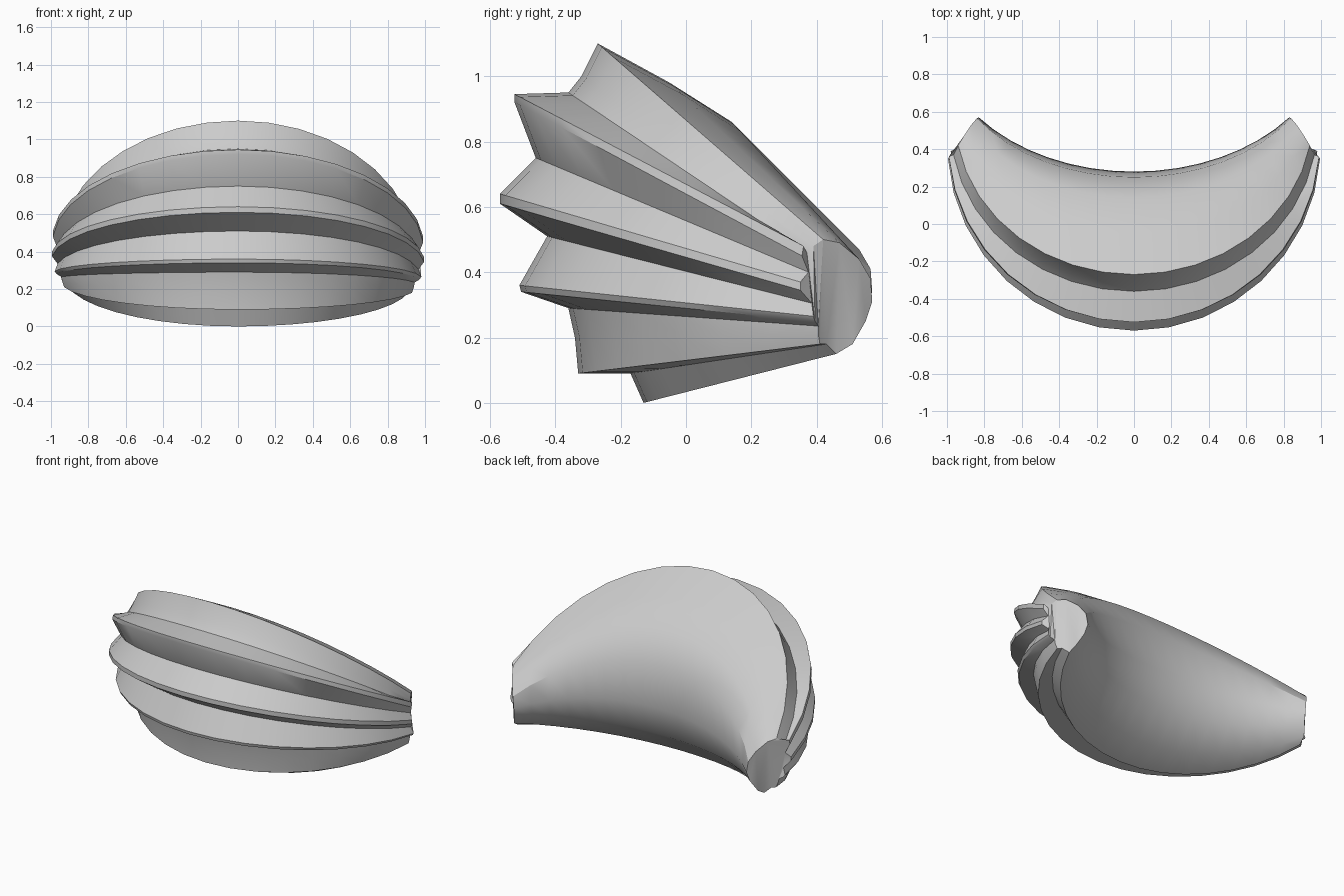
import bpy, bmesh, math

# Each rib runs from a middle point (y, z) to an end point (x, y, z), sweeping a given arc angle
RIBS = [
    # ridged front, top to bottom
    (-0.27, 1.10, 0.94, 0.42, 0.50, 80),
    (-0.32, 1.00, 0.955, 0.39, 0.48, 80),
    (-0.36, 0.95, 0.965, 0.37, 0.46, 80),
    (-0.525, 0.945, 0.99, 0.36, 0.48, 85),
    (-0.525, 0.92, 0.99, 0.355, 0.45, 86),
    (-0.46, 0.75, 0.97, 0.375, 0.40, 82),
    (-0.57, 0.64, 0.995, 0.35, 0.37, 86),
    (-0.57, 0.61, 0.995, 0.35, 0.345, 86),
    (-0.425, 0.51, 0.965, 0.385, 0.305, 82),
    (-0.51, 0.36, 0.98, 0.39, 0.265, 86),
    (-0.505, 0.34, 0.97, 0.395, 0.25, 86),
    (-0.36, 0.29, 0.945, 0.405, 0.235, 82),
    (-0.34, 0.20, 0.94, 0.405, 0.21, 82),
    (-0.33, 0.09, 0.93, 0.41, 0.18, 80),
    (-0.17, 0.09, 0.91, 0.43, 0.18, 75),
    (-0.13, 0.00, 0.88, 0.46, 0.15, 72),
    # smooth rounded back, bottom to top
    (0.05, 0.06, 0.87, 0.51, 0.18, 60),
    (0.22, 0.22, 0.84, 0.55, 0.25, 54),
    (0.28, 0.42, 0.83, 0.57, 0.31, 52),
    (0.25, 0.68, 0.84, 0.565, 0.38, 56),
    (0.14, 0.86, 0.87, 0.53, 0.44, 64),
    (-0.05, 0.98, 0.91, 0.47, 0.49, 73),
]
HALF = 8


def rib_point(rib, s):
    my, mz, ex, ey, ez, deg = rib
    a = math.radians(deg)
    f = (1 - math.cos(a * s)) / (1 - math.cos(a))
    lift = 0.03 * f if s < 0 else 0  # the left end sits slightly higher
    return (ex * math.sin(a * s) / math.sin(a), my + (ey - my) * f, mz + (ez - mz) * f + lift)


# Curved wedge lofted through the ribs from one end to the other
bm = bmesh.new()
rings = [[bm.verts.new(rib_point(r, i / HALF)) for r in RIBS] for i in range(-HALF, HALF + 1)]
n = len(RIBS)
for a, b in zip(rings, rings[1:]):
    for k in range(n):
        bm.faces.new((a[k], a[(k + 1) % n], b[(k + 1) % n], b[k]))

# Closed ends
caps = [bm.faces.new(rings[0]), bm.faces.new(rings[-1])]
bmesh.ops.triangulate(bm, faces=caps)
bmesh.ops.recalc_face_normals(bm, faces=bm.faces[:])

mesh = bpy.data.meshes.new("ridged_wedge")
bm.to_mesh(mesh)
bm.free()
wedge = bpy.data.objects.new("ridged_wedge", mesh)
bpy.context.collection.objects.link(wedge)

# Smooth shading with crisp ridge lines
bpy.context.view_layer.objects.active = wedge
wedge.select_set(True)
bpy.ops.object.shade_smooth_by_angle(angle=math.radians(30))
